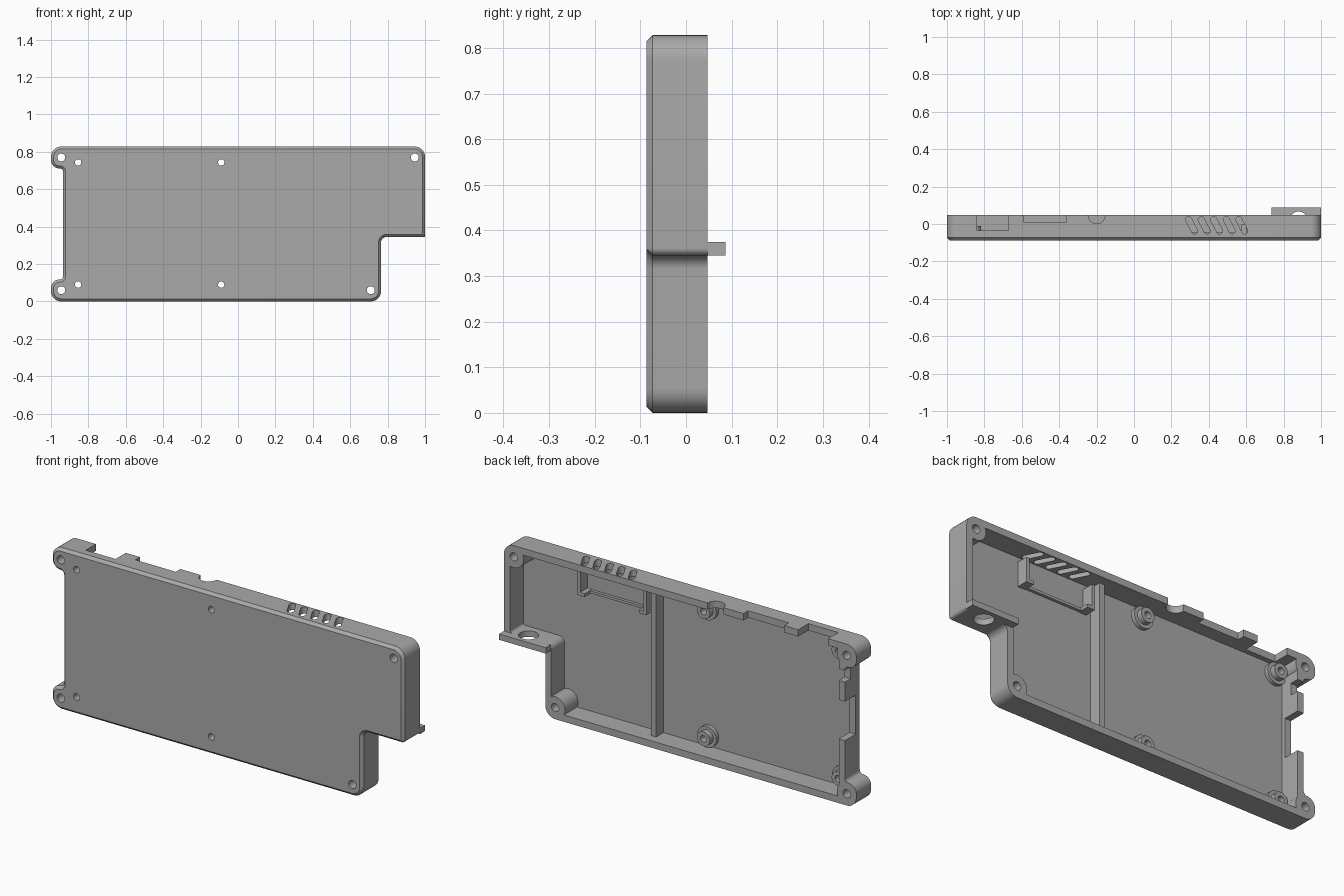
import bpy, bmesh
from math import sin, cos, pi, radians
from mathutils import Vector

if "Cube" in bpy.data.objects:
    bpy.data.objects.remove(bpy.data.objects["Cube"])

grey = bpy.data.materials.new("matte_grey")
grey.use_nodes = True
grey.diffuse_color = (0.4, 0.4, 0.4, 1)
grey.node_tree.nodes["Principled BSDF"].inputs["Base Color"].default_value = (0.4, 0.4, 0.4, 1)

FRONT, FLOOR, RIM = -0.087, -0.06, 0.047


def loft(name, sections, axis="y"):
    """Solid through matching sections, each a (2D points, level) pair."""
    bm = bmesh.new()
    rings = []
    for pts, level in sections:
        rings.append([bm.verts.new((a, level, b) if axis == "y" else (a, b, level))
                      for a, b in pts])
    bm.faces.new(rings[0])
    bm.faces.new(rings[-1][::-1])
    for low, high in zip(rings, rings[1:]):
        for i in range(len(low)):
            j = (i + 1) % len(low)
            bm.faces.new((low[i], high[i], high[j], low[j]))
    bmesh.ops.recalc_face_normals(bm, faces=bm.faces)
    mesh = bpy.data.meshes.new(name)
    bm.to_mesh(mesh)
    bm.free()
    mesh.materials.append(grey)
    obj = bpy.data.objects.new(name, mesh)
    bpy.context.collection.objects.link(obj)
    return obj


def prism(name, pts, lo, hi, axis="y"):
    return loft(name, [(pts, lo), (pts, hi)], axis)


def circle(x, y, r, n=32):
    return [(x + r * cos(2 * pi * i / n), y + r * sin(2 * pi * i / n)) for i in range(n)]


def box(name, x, y, z):
    return prism(name, [(x[0], z[0]), (x[1], z[0]), (x[1], z[1]), (x[0], z[1])], *y)


def rounded(corners, inset=0.0, steps=8):
    """Right-angled clockwise outline with rounded corners, moved inward by inset."""
    out = []
    for i, (x, z, r) in enumerate(corners):
        p = Vector((x, z))
        a = Vector(corners[i - 1][:2])
        b = Vector(corners[(i + 1) % len(corners)][:2])
        u, v = (a - p).normalized(), (b - p).normalized()
        side = 1 if u.cross(v) > 0 else -1
        p += (u + v) * inset * side
        r = max(r - side * inset, 0.002)
        centre = p + (u + v) * r
        for k in range(steps + 1):
            t = k / steps * pi / 2
            out.append(tuple(centre - v * r * cos(t) - u * r * sin(t)))
    return out


def cut(target, cutter, keep=False):
    cutter.hide_render = True
    mod = target.modifiers.new("cut", "BOOLEAN")
    mod.operation, mod.solver, mod.object = "DIFFERENCE", "EXACT", cutter
    bpy.context.view_layer.objects.active = target
    bpy.ops.object.modifier_apply(modifier=mod.name)
    if not keep:
        bpy.data.objects.remove(cutter)


# Shell outline with eared corners on one end and a step on the other
outline = [(-1, 0.828, 0.055), (1, 0.828, 0.055), (1, 0.345, 0.016), (0.765, 0.345, 0.03),
           (0.765, 0, 0.055), (-1, 0, 0.055), (-1, 0.117, 0.045), (-0.935, 0.117, 0.019),
           (-0.935, 0.711, 0.019), (-1, 0.711, 0.045)]
shell = loft("case_shell", [(rounded(outline, 0.014), FRONT), (rounded(outline), FRONT + 0.014),
                            (rounded(outline), RIM)])

# Hollow, leaving solid corner posts
hollow = [(-0.9, 0.793, 0.01), (0.965, 0.793, 0.02), (0.965, 0.375, 0.01), (0.732, 0.375, 0.03),
          (0.732, 0.035, 0.02), (-0.9, 0.035, 0.01)]
cavity = prism("cavity_cutter", rounded(hollow), FLOOR, 0.2)
corner_screws = [(-0.945, 0.77), (0.945, 0.77), (-0.945, 0.06), (0.71, 0.06)]
for x, z in corner_screws:
    cut(cavity, prism("post_cutter", circle(x, z, 0.056), -0.2, 0.3))
cut(shell, cavity)
for x, z in corner_screws:
    cut(shell, prism("screw_cutter", circle(x, z, 0.021), -0.2, 0.2))

# Port openings in the top wall and the eared end wall
for x, y in (((-0.84, -0.67), -0.035), ((-0.59, -0.36), 0.01)):
    cut(shell, box("port_cutter", x, (y, 0.2), (0.77, 0.9)))
cut(shell, prism("round_port_cutter", circle(-0.2, RIM, 0.045), 0.77, 0.9, "z"))
for z, y in (((0.33, 0.53), -0.04), ((0.63, 0.69), 0.0)):
    cut(shell, box("end_port_cutter", (-0.96, -0.88), (y, 0.2), z))

# Slanted vent slots
slant = Vector((0.016, -0.031))
for i in range(5):
    mid = Vector((0.308 + i * 0.067, -0.007))
    base = slant.angle_signed(Vector((1, 0)))
    slot = []
    for k in range(18):
        t = base - pi / 2 + pi * (k if k < 9 else k - 1) / 8
        end = mid + slant if k < 9 else mid - slant
        slot.append((end.x + 0.016 * cos(t), end.y + 0.016 * sin(t)))
    cut(shell, prism("vent_cutter", slot, 0.77, 0.9, "z"))

# Ledge tab on the step, with a round opening through it and the step wall
tab = box("step_tab", (0.735, 1), (RIM, 0.087), (0.345, 0.375))
for part in (shell, tab):
    cut(part, prism("tab_hole_cutter", circle(0.88, 0.02, 0.047), 0.3, 0.42, "z"))
parts = [shell, tab]

# Stepped board standoffs with through holes
for x in (-0.855, -0.09):
    for z in (0.09, 0.743):
        foot = prism("standoff_foot", circle(x, z, 0.054), FLOOR - 0.005, -0.04)
        stem = prism("standoff_stem", circle(x, z, 0.037), FLOOR - 0.005, -0.012)
        for part in (foot, stem, shell):
            cut(part, prism("hole_cutter", circle(x, z, 0.017), -0.2, 0.2))
        parts += [foot, stem]

# Divider rib across the tray
parts.append(box("divider_rib", (0.17, 0.198), (FLOOR - 0.005, 0.0), (0.03, 0.797)))

# Bracket below the vents
for x0, x1, foot in ((0.6, 0.617, (0.575, 0.617)), (0.225, 0.242, (0.225, 0.267))):
    parts.append(box("bracket_side", (x0, x1), (FLOOR - 0.005, 0.0), (0.65, 0.77)))
    parts.append(box("bracket_foot", foot, (FLOOR - 0.005, 0.0), (0.645, 0.662)))
parts.append(box("bracket_rail", (0.24, 0.605), (FLOOR - 0.005, -0.045), (0.647, 0.66)))

# Smooth the round surfaces, keep edges crisp
bpy.ops.object.select_all(action="DESELECT")
for part in parts:
    part.select_set(True)
bpy.context.view_layer.objects.active = shell
bpy.ops.object.shade_smooth_by_angle(angle=radians(30))
